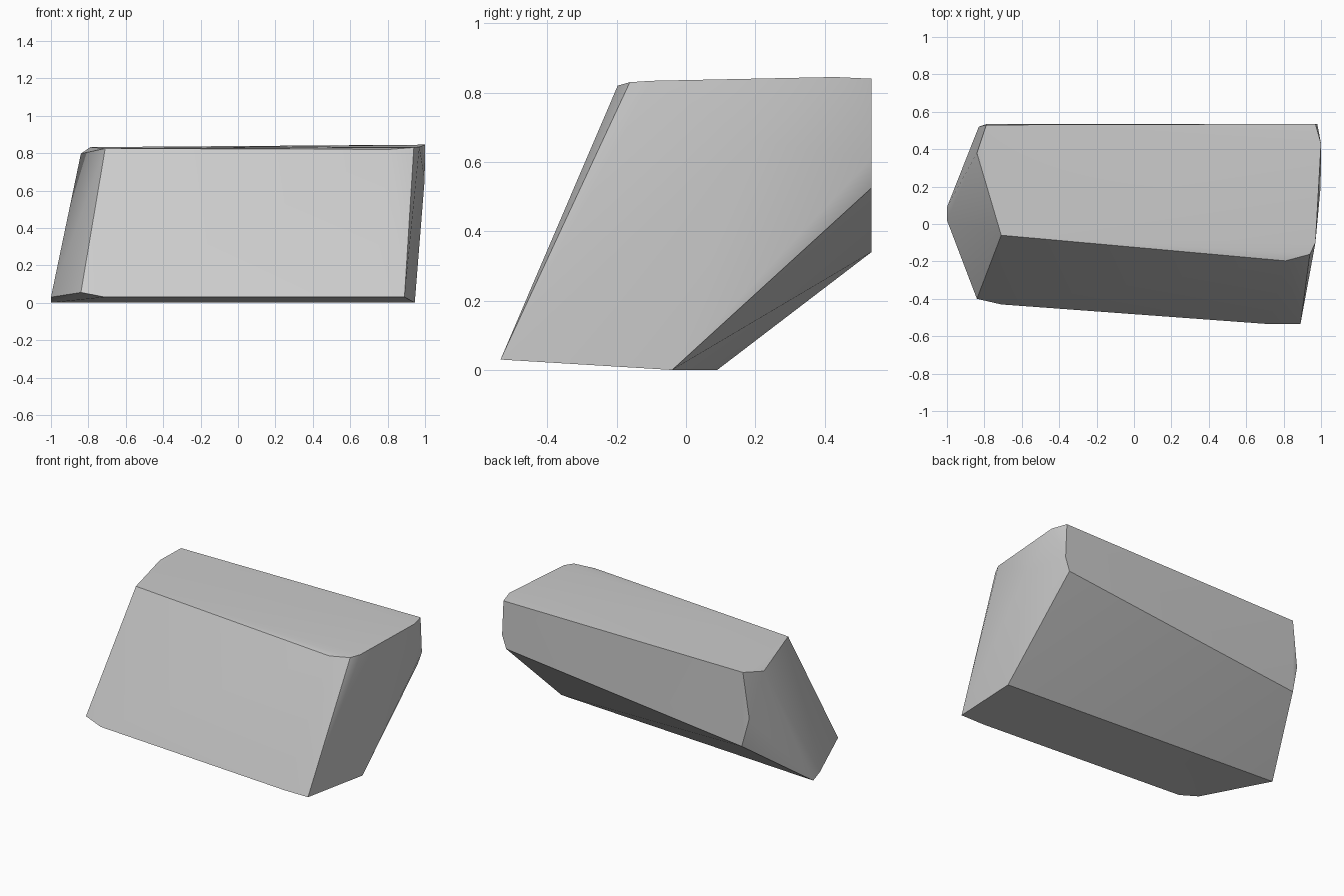
import bpy
import bmesh
from mathutils import Vector

default_cube = bpy.data.objects.get("Cube")
if default_cube:
    bpy.data.objects.remove(default_cube, do_unlink=True)

# Corner rings of the cut stone block
top_ring = [(-.84, .38, .797), (-.79, .53, .832), (.97, .535, .84), (1, .43, .845),
            (.97, -.1, .834), (.94, -.162, .83), (.81, -.197, .82), (-.71, -.06, .825)]
back_corners = [(-.83, .52, .53), (-.785, .535, .34), (.95, .535, .525), (.98, .535, .61)]
right_bulge = [(.998, .2, .66)]
bottom_ring = [(-1, .09, 0), (-1, .02, .03), (-.84, -.4, .055), (-.71, -.43, .03),
               (.72, -.535, .03), (.89, -.535, .03), (.945, -.04, 0)]

# Main facets of the stone, used to decide which edges stay sharp
facet_directions = [Vector(d).normalized() for d in (
    (-1, 0, 0), (1, 0, 0), (0, -.9, .4), (0, 1, 0),
    (0, .64, -.77), (0, 0, 1), (0, 0, -1))]


def facet_of(face):
    """Index of the main facet that a face belongs to."""
    scores = [face.normal.dot(direction) for direction in facet_directions]
    return scores.index(max(scores))


def build_stone(name, corners):
    """Wrap the corners in a convex hull, smooth within facets, sharp between."""
    bm = bmesh.new()
    for corner in corners:
        bm.verts.new(corner)
    hull = bmesh.ops.convex_hull(bm, input=bm.verts[:])
    loose = [v for v in bm.verts if not v.link_faces]
    bmesh.ops.delete(bm, geom=loose, context='VERTS')
    bmesh.ops.recalc_face_normals(bm, faces=bm.faces[:])
    bm.normal_update()
    for face in bm.faces:
        face.smooth = True
    for edge in bm.edges:
        facets = {facet_of(face) for face in edge.link_faces}
        edge.smooth = len(facets) == 1
    mesh = bpy.data.meshes.new(name)
    bm.to_mesh(mesh)
    bm.free()
    stone = bpy.data.objects.new(name, mesh)
    bpy.context.collection.objects.link(stone)
    return stone


def make_material(name, colour):
    material = bpy.data.materials.new(name)
    material.use_nodes = True
    material.diffuse_color = colour
    material.node_tree.nodes["Principled BSDF"].inputs["Base Color"].default_value = colour
    return material


stone_block = build_stone("stone_block", top_ring + back_corners + right_bulge + bottom_ring)
stone_block.data.materials.append(make_material("stone_grey", (.6, .6, .6, 1)))
